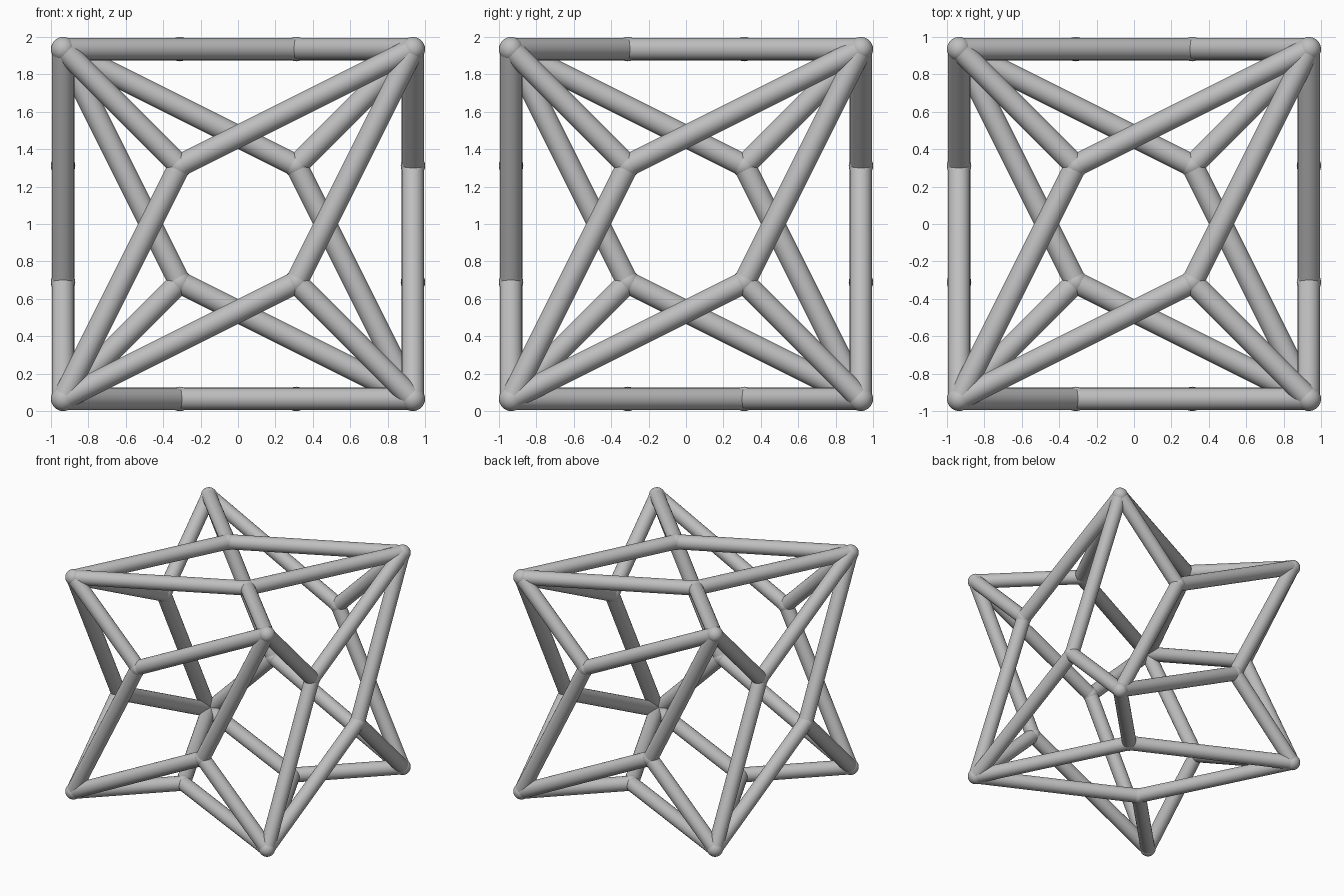
import bpy, bmesh, math
from mathutils import Vector, Matrix

default = bpy.data.objects.get("Cube")
if default:
    bpy.data.objects.remove(default)

C = 0.935        # half size of the corner cube
N = C / 3        # offset of the inner nodes on each face
TUBE, BALL = 0.06, 0.065

grey = bpy.data.materials.new("light grey")
grey.use_nodes = True
colour = (0.52, 0.52, 0.52, 1)
grey.diffuse_color = colour
grey.node_tree.nodes["Principled BSDF"].inputs["Base Color"].default_value = colour


def add_strut(bm, a, b):
    d = b - a
    turn = Vector((0, 0, 1)).rotation_difference(d).to_matrix().to_4x4()
    bmesh.ops.create_cone(bm, cap_ends=True, segments=24, radius1=TUBE, radius2=TUBE,
                          depth=d.length, matrix=Matrix.Translation((a + b) / 2) @ turn)


def add_ball(bm, p):
    bmesh.ops.create_uvsphere(bm, u_segments=24, v_segments=16, radius=BALL,
                              matrix=Matrix.Translation(p))


def finish(bm, name):
    mesh = bpy.data.meshes.new(name)
    bm.to_mesh(mesh)
    bm.free()
    mesh.materials.append(grey)
    obj = bpy.data.objects.new(name, mesh)
    bpy.context.collection.objects.link(obj)
    bpy.ops.object.select_all(action='DESELECT')
    obj.select_set(True)
    bpy.context.view_layer.objects.active = obj
    bpy.ops.object.shade_smooth_by_angle(angle=math.radians(40))


def on_face(axis, side, u, v):
    p = [u, v]
    p.insert(axis, side * C)
    return Vector(p) + Vector((0, 0, 1))


# Each face: two nodes on one diagonal, each tied to its three nearest corners
faces = [("right_face", 0, 1, -1), ("left_face", 0, -1, 1),
         ("front_face", 1, -1, -1), ("back_face", 1, 1, 1),
         ("top_face", 2, 1, -1), ("bottom_face", 2, -1, 1)]
for name, axis, side, diagonal in faces:
    struts, nodes = bmesh.new(), bmesh.new()
    for s in (-1, 1):
        u, v = s, s * diagonal
        node = on_face(axis, side, u * N, v * N)
        add_ball(nodes, node)
        for cu, cv in ((u, v), (-u, v), (u, -v)):
            add_strut(struts, node, on_face(axis, side, cu * C, cv * C))
    finish(struts, name + "_struts")
    finish(nodes, name + "_nodes")

# Rounded corner joints
corners = bmesh.new()
for x in (-C, C):
    for y in (-C, C):
        for z in (-C, C):
            add_ball(corners, Vector((x, y, z + 1)))
finish(corners, "corner_joints")
